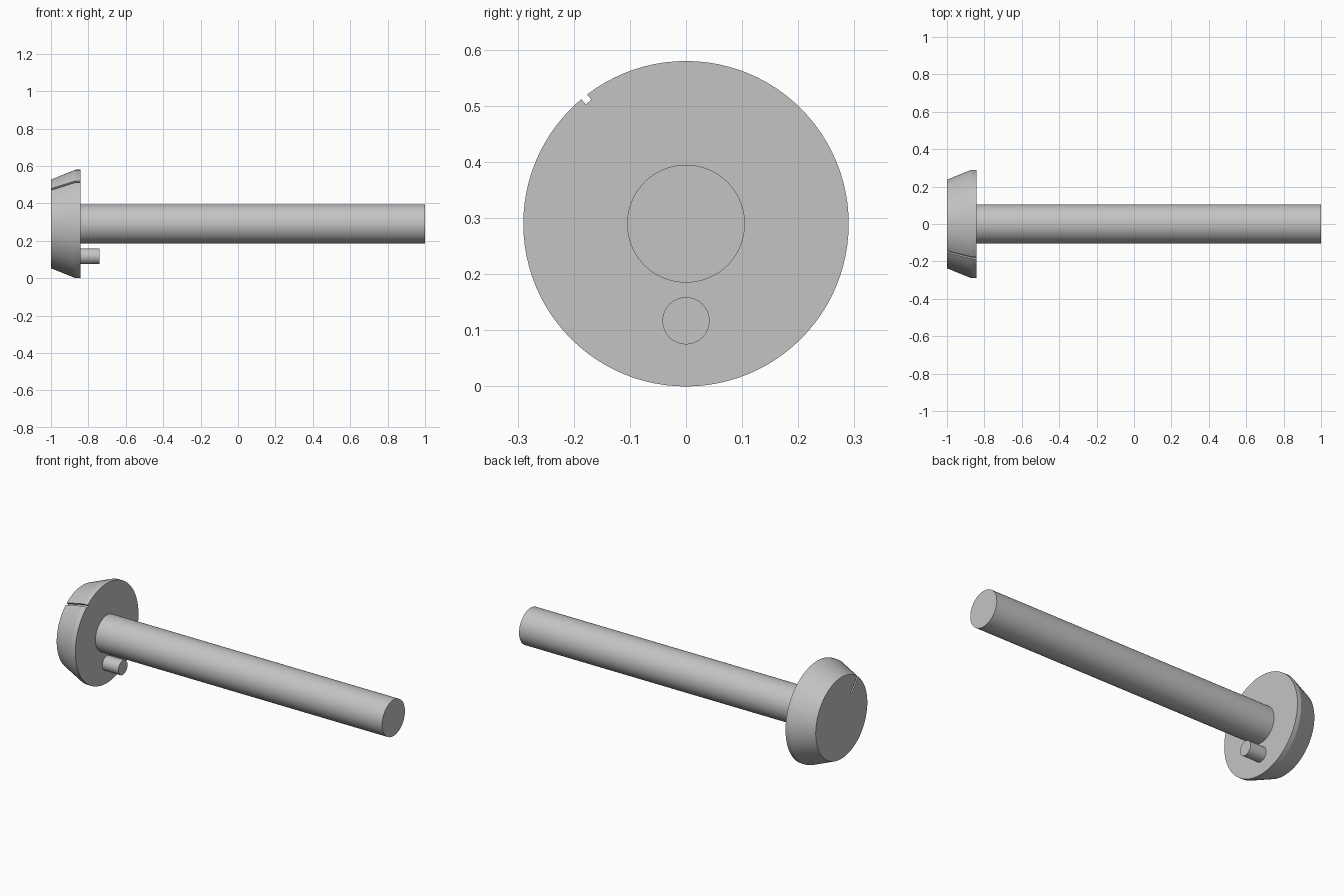
import bpy, bmesh, math
from mathutils import Matrix, Vector

cube = bpy.data.objects.get("Cube")
if cube:
    bpy.data.objects.remove(cube)

AXIS_Z = 0.29
SEGMENTS = 96

steel = bpy.data.materials.new("plain_grey")
steel.use_nodes = True
GREY = (0.55, 0.55, 0.55, 1)
steel.diffuse_color = GREY
steel.node_tree.nodes["Principled BSDF"].inputs["Base Color"].default_value = GREY


def add_object(name, bm):
    bmesh.ops.recalc_face_normals(bm, faces=bm.faces)
    mesh = bpy.data.meshes.new(name)
    bm.to_mesh(mesh)
    bm.free()
    mesh.materials.append(steel)
    obj = bpy.data.objects.new(name, mesh)
    bpy.context.collection.objects.link(obj)
    return obj


def turned(name, profile, z):
    """Solid of revolution along x from (x, radius) pairs, with flat ends."""
    bm = bmesh.new()
    rings = []
    for x, r in profile:
        rings.append([bm.verts.new((x, r * math.sin(a), z + r * math.cos(a)))
                      for a in (math.tau * i / SEGMENTS for i in range(SEGMENTS))])
    for a, b in zip(rings, rings[1:]):
        for i in range(SEGMENTS):
            j = (i + 1) % SEGMENTS
            bm.faces.new((a[i], a[j], b[j], b[i]))
    bm.faces.new(rings[0])
    bm.faces.new(rings[-1])
    return add_object(name, bm)


def smooth(obj):
    bpy.ops.object.select_all(action='DESELECT')
    obj.select_set(True)
    bpy.context.view_layer.objects.active = obj
    bpy.ops.object.shade_smooth_by_angle(angle=math.radians(15))


# Tapered head, shaft and locating pin
head = turned("head", [(-1, 0.237), (-0.868, 0.29), (-0.843, 0.29)], AXIS_Z)
shaft = turned("shaft", [(-0.85, 0.105), (1, 0.105)], AXIS_Z)
pin = turned("locating_pin", [(-0.85, 0.042), (-0.74, 0.042)], 0.117)

# Narrow groove following the rim, the taper and the end of the head
path = [(-0.83, 0.278), (-0.868, 0.278), (-0.988, 0.23), (-0.988, 0.14),
        (-1.02, 0.14), (-1.02, 0.32), (-0.83, 0.32)]
WIDTH = 0.013
bm = bmesh.new()
side = bm.faces.new([bm.verts.new((x, -WIDTH / 2, r)) for x, r in path])
extruded = bmesh.ops.extrude_face_region(bm, geom=[side])["geom"]
bmesh.ops.translate(bm, vec=Vector((0, WIDTH, 0)),
                    verts=[v for v in extruded if isinstance(v, bmesh.types.BMVert)])
bm.transform(Matrix.Translation((0, 0, AXIS_Z)) @ Matrix.Rotation(math.radians(38.7), 4, 'X'))
cutter = add_object("groove_cutter", bm)
cutter.hide_render = True
cutter.hide_set(True)

cut = head.modifiers.new("groove", 'BOOLEAN')
cut.operation = 'DIFFERENCE'
cut.solver = 'EXACT'
cut.object = cutter
bpy.context.view_layer.objects.active = head
bpy.ops.object.modifier_apply(modifier=cut.name)
bpy.data.objects.remove(cutter)

for part in (head, shaft, pin):
    smooth(part)
